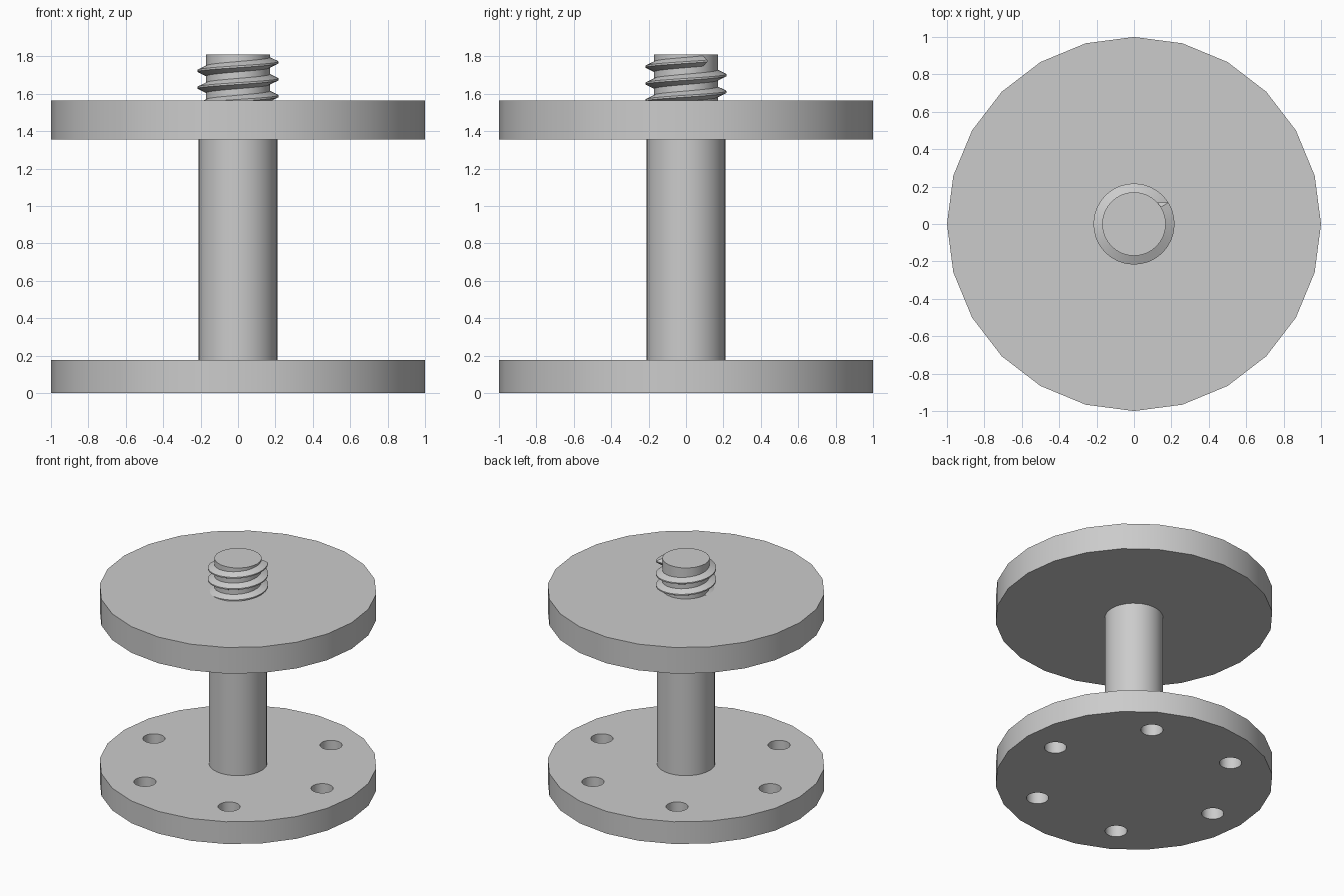
import bpy, bmesh, math
from mathutils import Vector

if "Cube" in bpy.data.objects:
    bpy.data.objects.remove(bpy.data.objects["Cube"])

metal = bpy.data.materials.new("grey_metal")
metal.diffuse_color = (0.6, 0.6, 0.6, 1)
metal.use_nodes = True
metal.node_tree.nodes["Principled BSDF"].inputs["Base Color"].default_value = metal.diffuse_color


def cylinder(name, radius, z0, z1, sides, x=0, y=0):
    bpy.ops.mesh.primitive_cylinder_add(vertices=sides, radius=radius, depth=z1 - z0,
                                        location=(x, y, (z0 + z1) / 2))
    ob = bpy.context.object
    ob.name = name
    ob.data.materials.append(metal)
    return ob


def smooth(ob):
    bpy.ops.object.select_all(action='DESELECT')
    ob.select_set(True)
    bpy.context.view_layer.objects.active = ob
    bpy.ops.object.shade_smooth_by_angle(angle=math.radians(30))


# Flanges, column and threaded stud core
base = cylinder("base_flange", 1.0, 0, 0.177, 24)
top = cylinder("top_flange", 1.0, 1.355, 1.563, 24)
column = cylinder("column", 0.21, 0.16, 1.37, 32)
core = cylinder("stud_core", 0.17, 1.54, 1.81, 32)

# Ring of six bolt holes through the base flange
for i in range(6):
    a = math.radians(60 * i)
    cutter = cylinder("hole_cutter", 0.08, -0.1, 0.3, 24, 0.74 * math.cos(a), 0.74 * math.sin(a))
    cutter.hide_render = True
    mod = base.modifiers.new("bolt_hole", 'BOOLEAN')
    mod.operation = 'DIFFERENCE'
    mod.solver = 'EXACT'
    mod.object = cutter
    bpy.context.view_layer.objects.active = base
    bpy.ops.object.modifier_apply(modifier=mod.name)
    bpy.data.objects.remove(cutter, do_unlink=True)

# Right-handed screw thread: a trapezoid section swept up a helix
PITCH, STEPS = 0.09, 32
END = math.radians(32)
SECTION = [(0.165, -0.030), (0.217, -0.005), (0.217, 0.005), (0.165, 0.030)]


def on_helix(radius, dz, angle):
    return Vector((radius * math.cos(angle), radius * math.sin(angle),
                   1.767 + PITCH * angle / math.tau + dz))


bm = bmesh.new()
count = int(2.6 * STEPS)
rings = []
for i in range(count + 1):
    angle = END - (count - i) * math.tau / STEPS
    rings.append([bm.verts.new(on_helix(r, dz, angle)) for r, dz in SECTION])
for a, b in zip(rings, rings[1:]):
    for j in range(4):
        k = (j + 1) % 4
        bm.faces.new((a[j], b[j], b[k], a[k]))
bm.faces.new(rings[0])
# Upper end runs out to a point on the core
tip = bm.verts.new(on_helix(0.165, 0, math.radians(44)))
for j in range(4):
    bm.faces.new((rings[-1][j], tip, rings[-1][(j + 1) % 4]))
bmesh.ops.recalc_face_normals(bm, faces=bm.faces)
mesh = bpy.data.meshes.new("screw_thread")
bm.to_mesh(mesh)
bm.free()
mesh.materials.append(metal)
thread = bpy.data.objects.new("screw_thread", mesh)
bpy.context.collection.objects.link(thread)

for ob in (base, top, column, core, thread):
    smooth(ob)
